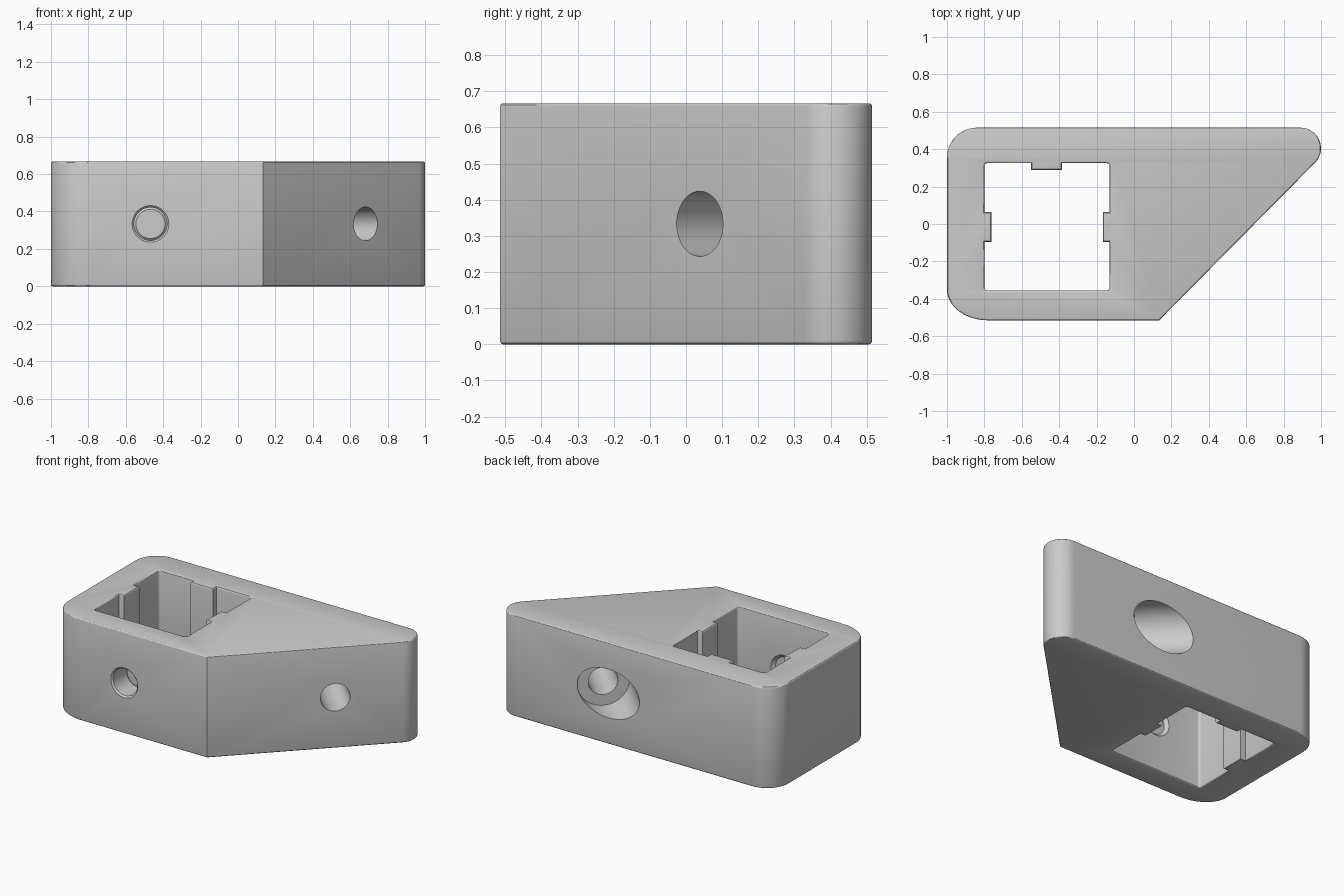
import bpy, bmesh
from math import sin, cos, radians, sqrt
from mathutils import Vector

if "Cube" in bpy.data.objects:
    bpy.data.objects.remove(bpy.data.objects["Cube"])

HEIGHT = 0.667
MID = HEIGHT / 2
EDGE = 0.01


def arc(cx, cy, rx, ry, a0, a1, steps=14):
    """Points along an elliptical corner."""
    angles = [radians(a0 + (a1 - a0) * i / steps) for i in range(steps + 1)]
    return [(cx + rx * cos(a), cy + ry * sin(a)) for a in angles]


def add_loop(curve, points):
    spline = curve.splines.new("POLY")
    spline.points.add(len(points) - 1)
    for p, (x, y) in zip(spline.points, points):
        p.co = (x, y, 0, 1)
    spline.use_cyclic_u = True


def drill(target, start, end, r_start, r_end):
    """Cut a round (or tapered) hole between two points."""
    start, end = Vector(start), Vector(end)
    axis = end - start
    bpy.ops.mesh.primitive_cone_add(
        vertices=64, radius1=r_start, radius2=r_end, depth=axis.length,
        location=(start + end) / 2,
        rotation=axis.to_track_quat("Z", "Y").to_euler())
    cutter = bpy.context.object
    cutter.name = "hole_cutter"
    cutter.hide_render = True
    bpy.context.view_layer.objects.active = target
    mod = target.modifiers.new("hole", "BOOLEAN")
    mod.operation = "DIFFERENCE"
    mod.solver = "EXACT"
    mod.object = cutter
    bpy.ops.object.modifier_apply(modifier=mod.name)
    bpy.data.objects.remove(cutter)


# Outer outline: rounded block with one diagonal side
outline = [(0.135, -0.515)]
outline += arc(0.89, 0.405, 0.11, 0.11, -45, 90)
outline += arc(-0.84, 0.355, 0.16, 0.16, 90, 180)
outline += arc(-0.78, -0.35, 0.22, 0.165, 180, 270)

# Square socket with a key tab on three sides
x0, x1, y0, y1 = -0.80, -0.13, -0.355, 0.325
tab, r = 0.037, 0.015
socket = arc(x0 + r, y0 + r, r, r, 180, 270, 4)
socket += arc(x1 - r, y0 + r, r, r, 270, 360, 4)
socket += [(x1, -0.095), (x1 - tab, -0.095), (x1 - tab, 0.065), (x1, 0.065)]
socket += arc(x1 - r, y1 - r, r, r, 0, 90, 4)
socket += [(-0.385, y1), (-0.385, y1 - tab), (-0.55, y1 - tab), (-0.55, y1)]
socket += arc(x0 + r, y1 - r, r, r, 90, 180, 4)
socket += [(x0, 0.065), (x0 + tab, 0.065), (x0 + tab, -0.095), (x0, -0.095)]

# Body: filled outline extruded with softened rims
curve = bpy.data.curves.new("bracket_body", "CURVE")
curve.dimensions = "2D"
curve.fill_mode = "BOTH"
add_loop(curve, outline)
add_loop(curve, socket[::-1])
curve.extrude = MID - EDGE
curve.bevel_depth = EDGE
curve.bevel_resolution = 2
curve.offset = -EDGE
body = bpy.data.objects.new("bracket_body", curve)
bpy.context.collection.objects.link(body)
body.location.z = MID
bpy.ops.object.select_all(action="DESELECT")
body.select_set(True)
bpy.context.view_layer.objects.active = body
bpy.ops.object.convert(target="MESH")
body = bpy.context.object

bm = bmesh.new()
bm.from_mesh(body.data)
bmesh.ops.remove_doubles(bm, verts=bm.verts, dist=0.0002)
bmesh.ops.recalc_face_normals(bm, faces=bm.faces)
bm.to_mesh(body.data)
bm.free()

# Front screw hole into the socket, chamfered at both ends
hx = -0.468
drill(body, (hx, -0.6, MID), (hx, -0.2, MID), 0.088, 0.088)
drill(body, (hx, -0.535, MID), (hx, -0.495, MID), 0.118, 0.078)
drill(body, (hx, y0 + 0.02, MID), (hx, y0 - 0.02, MID), 0.118, 0.078)

# Diagonal bolt hole with a counterbore opening on the back
mouth = Vector((0.205, 0.515, MID))
axis = Vector((1, -1, 0)) / sqrt(2)
drill(body, mouth - axis * 0.4, mouth + axis * 0.18, 0.16, 0.16)
drill(body, mouth + axis * 0.1, mouth + axis * 0.9, 0.09, 0.09)

# Plain grey finish
grey = bpy.data.materials.new("plain_grey")
grey.use_nodes = True
colour = (0.6, 0.6, 0.6, 1)
grey.diffuse_color = colour
grey.node_tree.nodes["Principled BSDF"].inputs["Base Color"].default_value = colour
body.data.materials.clear()
body.data.materials.append(grey)
for face in body.data.polygons:
    face.material_index = 0

bpy.ops.object.select_all(action="DESELECT")
body.select_set(True)
bpy.context.view_layer.objects.active = body
bpy.ops.object.shade_smooth_by_angle(angle=radians(30))
